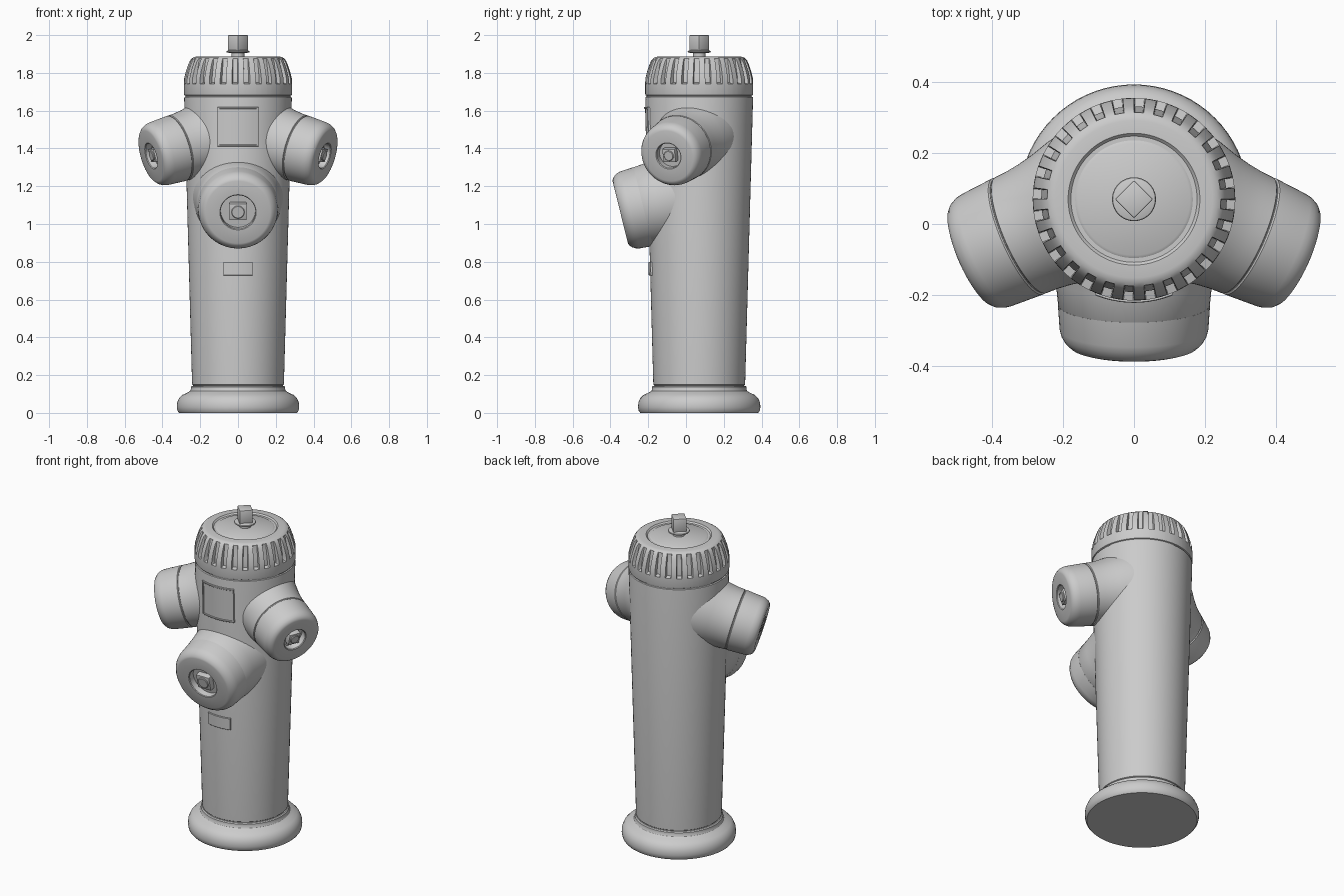
import bpy, bmesh, math
from mathutils import Matrix, Vector

if "Cube" in bpy.data.objects:
    bpy.data.objects.remove(bpy.data.objects["Cube"])

CY = 0.07  # y of the barrel axis
UPRIGHT = Matrix.Translation((0, CY, 0))


def finish(name, bm, angle=32, mirror=False):
    bmesh.ops.remove_doubles(bm, verts=bm.verts, dist=1e-5)
    bmesh.ops.recalc_face_normals(bm, faces=bm.faces)
    me = bpy.data.meshes.new(name)
    bm.to_mesh(me)
    bm.free()
    ob = bpy.data.objects.new(name, me)
    bpy.context.collection.objects.link(ob)
    bpy.ops.object.select_all(action='DESELECT')
    ob.select_set(True)
    bpy.context.view_layer.objects.active = ob
    bpy.ops.object.shade_smooth_by_angle(angle=math.radians(angle))
    if mirror:
        ob.modifiers.new("Mirror", 'MIRROR')
    return ob


def lathe(name, profile, mat, angles=None, **kw):
    """Revolve (radius, height, groove depth) points; angles are (angle, in_groove)."""
    angles = angles or [(math.tau * i / 72, 0) for i in range(72)]
    bm = bmesh.new()
    rings = []
    for r, z, depth in profile:
        if r == 0:
            rings.append([bm.verts.new((0, 0, z))])
        else:
            rings.append([bm.verts.new(((r - depth * g) * math.cos(a), (r - depth * g) * math.sin(a), z))
                          for a, g in angles])
    n = len(angles)
    for lo, hi in zip(rings, rings[1:]):
        for i in range(n):
            j = (i + 1) % n
            if len(lo) == 1:
                bm.faces.new((lo[0], hi[i], hi[j]))
            elif len(hi) == 1:
                bm.faces.new((lo[i], lo[j], hi[0]))
            else:
                bm.faces.new((lo[i], lo[j], hi[j], hi[i]))
    bm.transform(mat)
    return finish(name, bm, **kw)


def plain(points):
    return [(r, z, 0) for r, z in points]


def nut(name, side, z0, z1, mat, turn=0, **kw):
    bm = bmesh.new()
    bmesh.ops.create_cube(bm, size=1)
    bmesh.ops.transform(bm, verts=bm.verts, matrix=Matrix.Translation((0, 0, (z0 + z1) / 2))
                        @ Matrix.Rotation(turn, 4, 'Z') @ Matrix.Diagonal((side, side, z1 - z0, 1)))
    bmesh.ops.bevel(bm, geom=bm.edges[:], offset=0.004, segments=2, affect='EDGES', profile=0.5)
    bm.transform(mat)
    return finish(name, bm, **kw)


def barrel_radius(z):
    return 0.243 + 0.042 * (z - 0.14) / 1.53


def curved_plate(name, x0, x1, z0, z1, height):
    """Thin slab wrapped on the front of the barrel."""
    bm = bmesh.new()
    n = 10
    cols = []
    for i in range(n + 1):
        x = x0 + (x1 - x0) * i / n
        col = []
        for z, h in ((z0, -0.02), (z0, height - .002), (z0 + .002, height),
                     (z1 - .002, height), (z1, height - .002), (z1, -0.02)):
            r = barrel_radius(z) + h
            col.append(bm.verts.new((x, CY - math.sqrt(r * r - x * x), z)))
        cols.append(col)
    for a, b in zip(cols, cols[1:]):
        for k in range(6):
            m = (k + 1) % 6
            bm.faces.new((a[k], a[m], b[m], b[k]))
    bm.faces.new(cols[0])
    bm.faces.new(cols[-1])
    return finish(name, bm)


# Base flange
lathe("base_flange", plain([
    (0, 0), (0.312, 0), (0.32, 0.01), (0.324, 0.03), (0.322, 0.055), (0.312, 0.078), (0.295, 0.095),
    (0.27, 0.106), (0.255, 0.115), (0.25, 0.125), (0.25, 0.138), (0.244, 0.143), (0, 0.143)]), UPRIGHT)

# Tapered barrel
lathe("barrel", plain([
    (0, 0.13), (0.238, 0.13), (0.238, 0.146), (0.243, 0.15), (0.285, 1.665), (0.284, 1.672),
    (0.278, 1.675), (0, 1.675)]), UPRIGHT)

# Ribbed bonnet
RIBS = 28
rib_angles = [(math.tau * (k + f) / RIBS, g) for k in range(RIBS)
              for f, g in ((0, 0), (.25, 0), (.5, 0), (.54, 1), (.75, 1), (.96, 1))]
lathe("ribbed_bonnet", [
    (0, 1.67, 0), (0.278, 1.67, 0), (0.278, 1.679, 0), (0.284, 1.682, 0), (0.286, 1.69, 0),
    (0.286, 1.742, 0), (0.286, 1.748, 0.024), (0.285, 1.77, 0.023), (0.275, 1.81, 0.02),
    (0.262, 1.848, 0.014), (0.254, 1.865, 0.008), (0.245, 1.876, 0), (0.235, 1.883, 0),
    (0.222, 1.886, 0), (0.186, 1.887, 0), (0.178, 1.879, 0), (0.166, 1.879, 0), (0.158, 1.884, 0),
    (0, 1.886, 0)], UPRIGHT, rib_angles)

# Operating stem, collar and square nut
lathe("stem_collar", plain([
    (0, 1.88), (0.034, 1.88), (0.034, 1.904), (0.06, 1.908), (0.062, 1.912), (0.06, 1.916),
    (0.04, 1.922), (0, 1.922)]), UPRIGHT)
nut("operating_nut", 0.076, 1.915, 2.0, UPRIGHT, math.pi / 4)


# Outlets: neck, cap with recess, and square nut, along a local axis ending at the cap face
def outlet(label, face, direction, neck, cap, recess, nut_side, mirror=False):
    rot = Vector(direction).to_track_quat('Z', 'Y').to_matrix().to_4x4()
    mat = Matrix.Translation(face) @ rot
    lathe(label + "_neck", plain(neck), mat, mirror=mirror)
    hole = [(0, -0.04), (recess, -0.04), (recess, -0.004), (recess + .004, 0)]
    lathe(label + "_cap", plain(hole + cap), mat, mirror=mirror)
    nut(label + "_nut", nut_side, -0.045, -0.006, mat, mirror=mirror)
    b = nut_side * 0.38
    lathe(label + "_nut_boss", plain([(0, -0.01), (b, -0.01), (b, -0.003), (b - .003, 0), (0, 0)]),
          mat, mirror=mirror)


outlet("front_outlet", (0, -0.348, 1.062), (0, -0.97, -0.24),
       [(0, -0.1), (0.2, -0.1), (0.214, -0.12), (0.222, -0.2), (0.234, -0.28), (0.255, -0.38), (0, -0.38)],
       [(0.17, 0), (0.181, -0.004), (0.195, -0.017), (0.205, -0.034), (0.21, -0.052), (0.215, -0.125),
        (0, -0.125)], 0.092, 0.09)

outlet("side_outlet", (0.46, -0.093, 1.36), (0.883, -0.388, -0.265),
       [(0, -0.14), (0.17, -0.14), (0.174, -0.157), (0.179, -0.16), (0.181, -0.2), (0.186, -0.24),
        (0.196, -0.29), (0.212, -0.35), (0.218, -0.39), (0, -0.39)],
       [(0.138, 0), (0.15, -0.004), (0.162, -0.016), (0.17, -0.034), (0.173, -0.05), (0.179, -0.15),
        (0.175, -0.154), (0, -0.154)], 0.068, 0.072, mirror=True)

# Framed plate above the front outlet and small tag below it
curved_plate("plate_panel", -0.1, 0.1, 1.415, 1.615, 0.003)
for part, box in {"left": (-0.108, -0.098, 1.41, 1.62), "right": (0.098, 0.108, 1.41, 1.62),
                  "top": (-0.1, 0.1, 1.61, 1.62), "bottom": (-0.1, 0.1, 1.41, 1.42)}.items():
    curved_plate("plate_rim_" + part, *box, 0.009)
curved_plate("lower_tag", -0.076, 0.076, 0.727, 0.8, 0.008)
